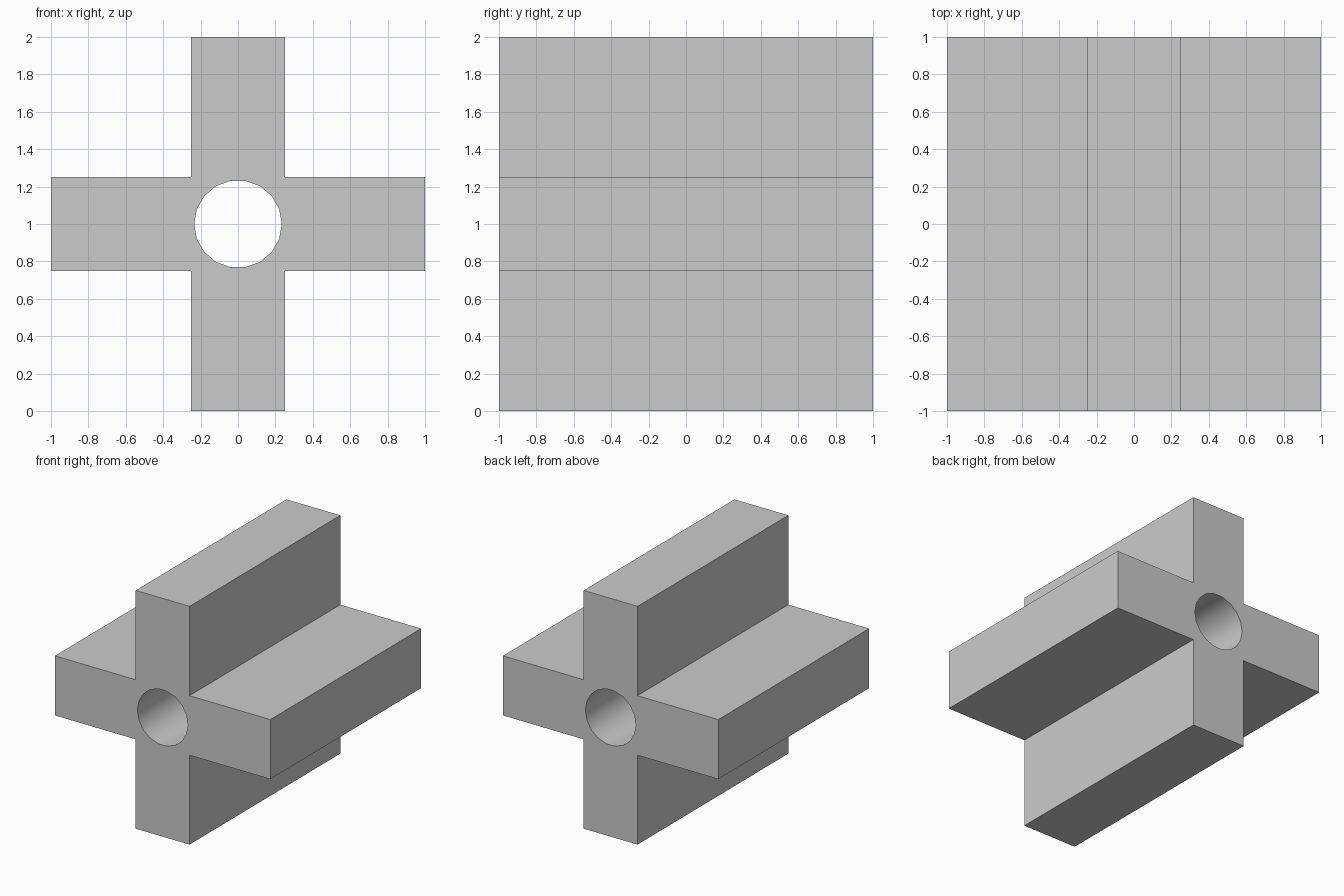
import bpy
import bmesh
from math import cos, sin, pi, radians
from mathutils import Vector

if "Cube" in bpy.data.objects:
    bpy.data.objects.remove(bpy.data.objects["Cube"])

ARM = 0.25      # half thickness of each arm
REACH = 1.0     # arm length from the centre, also half the depth
BORE = 0.234    # bore radius
SIDES = 18


def add_loop(bm, points):
    """Closed edge loop on the front plane; points are (x, z) about the axis."""
    verts = [bm.verts.new((x, -REACH, z + REACH)) for x, z in points]
    return [bm.edges.new((v, verts[(i + 1) % len(verts)])) for i, v in enumerate(verts)]


# Cross outline: one arm's three corners, turned four times
outline = []
x_z = [(ARM, ARM), (REACH, ARM), (REACH, -ARM)]
for turn in range(4):
    a = -turn * pi / 2
    c, s = round(cos(a)), round(sin(a))
    outline += [(x * c - z * s, x * s + z * c) for x, z in x_z]

# Round bore through the centre
bore = [(BORE * cos(2 * pi * i / SIDES), BORE * sin(2 * pi * i / SIDES)) for i in range(SIDES)]

# Fill the profile and extrude it front to back
bm = bmesh.new()
edges = add_loop(bm, outline) + add_loop(bm, bore)
bmesh.ops.triangle_fill(bm, edges=edges, use_beauty=True, use_dissolve=False)
result = bmesh.ops.extrude_face_region(bm, geom=bm.faces[:])
moved = [g for g in result["geom"] if isinstance(g, bmesh.types.BMVert)]
bmesh.ops.translate(bm, verts=moved, vec=Vector((0, 2 * REACH, 0)))
bmesh.ops.recalc_face_normals(bm, faces=bm.faces[:])

mesh = bpy.data.meshes.new("cross_beam")
bm.to_mesh(mesh)
bm.free()
beam = bpy.data.objects.new("cross_beam", mesh)
bpy.context.collection.objects.link(beam)

# Smooth bore, crisp outer edges
bpy.context.view_layer.objects.active = beam
beam.select_set(True)
bpy.ops.object.shade_smooth_by_angle(angle=radians(30))
